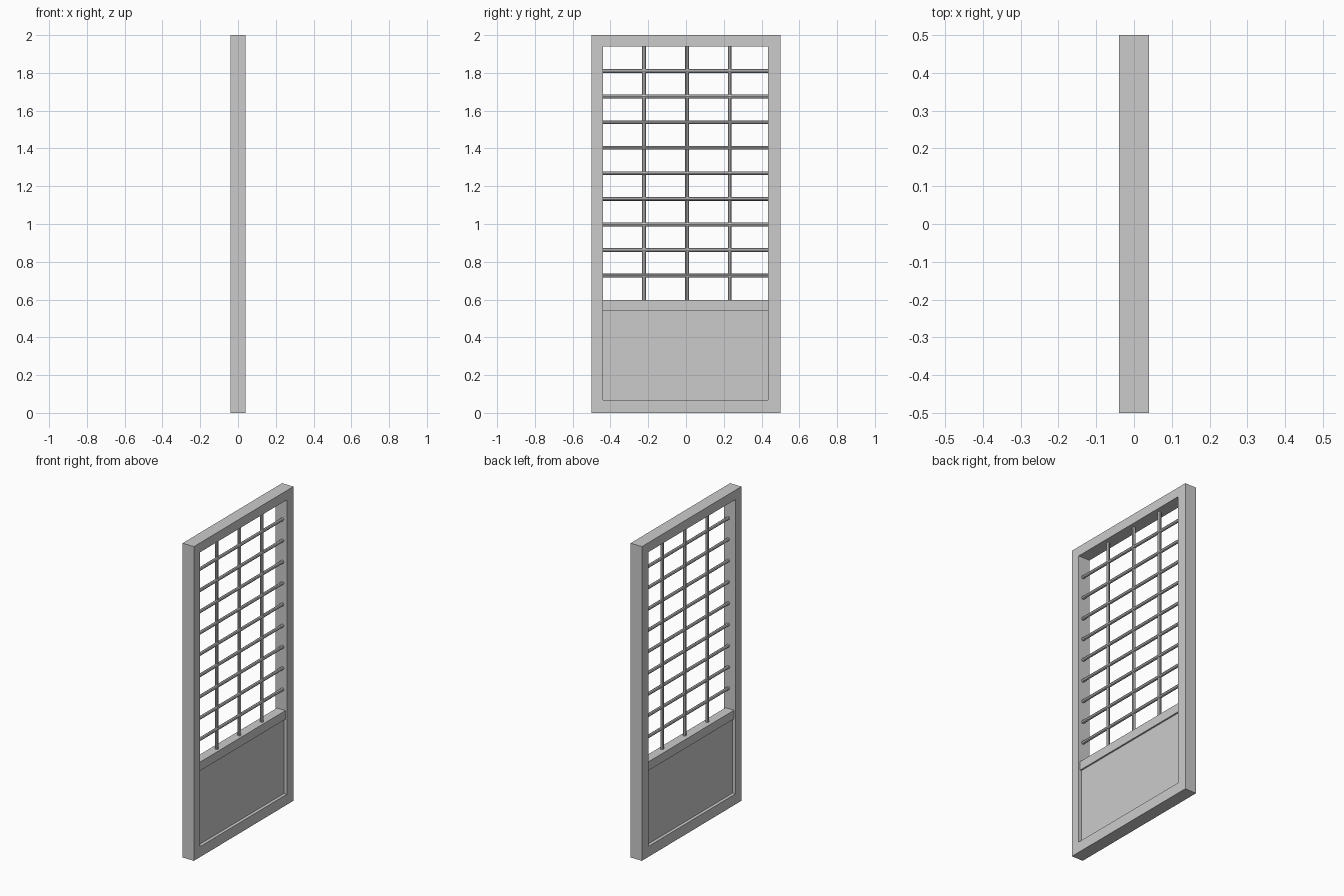
import bpy, bmesh
from math import pi

if "Cube" in bpy.data.objects:
    bpy.data.objects.remove(bpy.data.objects["Cube"])

Y0, Y1 = -0.44, 0.434      # opening sides
Z0, Z1 = 0.067, 1.94       # opening bottom and top


def box(name, lo, hi):
    bpy.ops.mesh.primitive_cube_add(size=1, location=[(a + b) / 2 for a, b in zip(lo, hi)])
    ob = bpy.context.object
    ob.name = name
    ob.scale = [b - a for a, b in zip(lo, hi)]
    bpy.ops.object.transform_apply(location=False, rotation=False, scale=True)
    return ob


def rod(name, centre, length, rotation=(0, 0, 0)):
    bpy.ops.mesh.primitive_cylinder_add(vertices=8, radius=0.01, depth=length,
                                        location=centre, rotation=rotation)
    ob = bpy.context.object
    ob.name = name
    return ob


# Outer frame: a rectangular ring extruded through its depth
bm = bmesh.new()
outer = [bm.verts.new((-0.04, y, z)) for y, z in ((-.5, 0), (.5, 0), (.5, 2), (-.5, 2))]
inner = [bm.verts.new((-0.04, y, z)) for y, z in ((Y0, Z0), (Y1, Z0), (Y1, Z1), (Y0, Z1))]
for i in range(4):
    j = (i + 1) % 4
    bm.faces.new((outer[i], outer[j], inner[j], inner[i]))
ext = bmesh.ops.extrude_face_region(bm, geom=bm.faces[:])
bmesh.ops.translate(bm, vec=(0.08, 0, 0),
                    verts=[g for g in ext["geom"] if isinstance(g, bmesh.types.BMVert)])
bmesh.ops.recalc_face_normals(bm, faces=bm.faces[:])
mesh = bpy.data.meshes.new("frame")
bm.to_mesh(mesh)
bm.free()
bpy.context.collection.objects.link(bpy.data.objects.new("frame", mesh))

# Middle rail and recessed lower panel
box("middle_rail", (-0.03, Y0, 0.541), (0.03, Y1, 0.597))
box("lower_panel", (-0.02, Y0, Z0), (0.02, Y1, 0.541))

# Lattice: nine horizontal and three vertical rods
for i in range(9):
    rod("horizontal_rod", (0.01, (Y0 + Y1) / 2, 1.81 - 0.1354 * i), Y1 - Y0, (pi / 2, 0, 0))
for y in (-0.222, 0.006, 0.232):
    rod("vertical_rod", (0.006, y, (0.597 + Z1) / 2), Z1 - 0.597)
